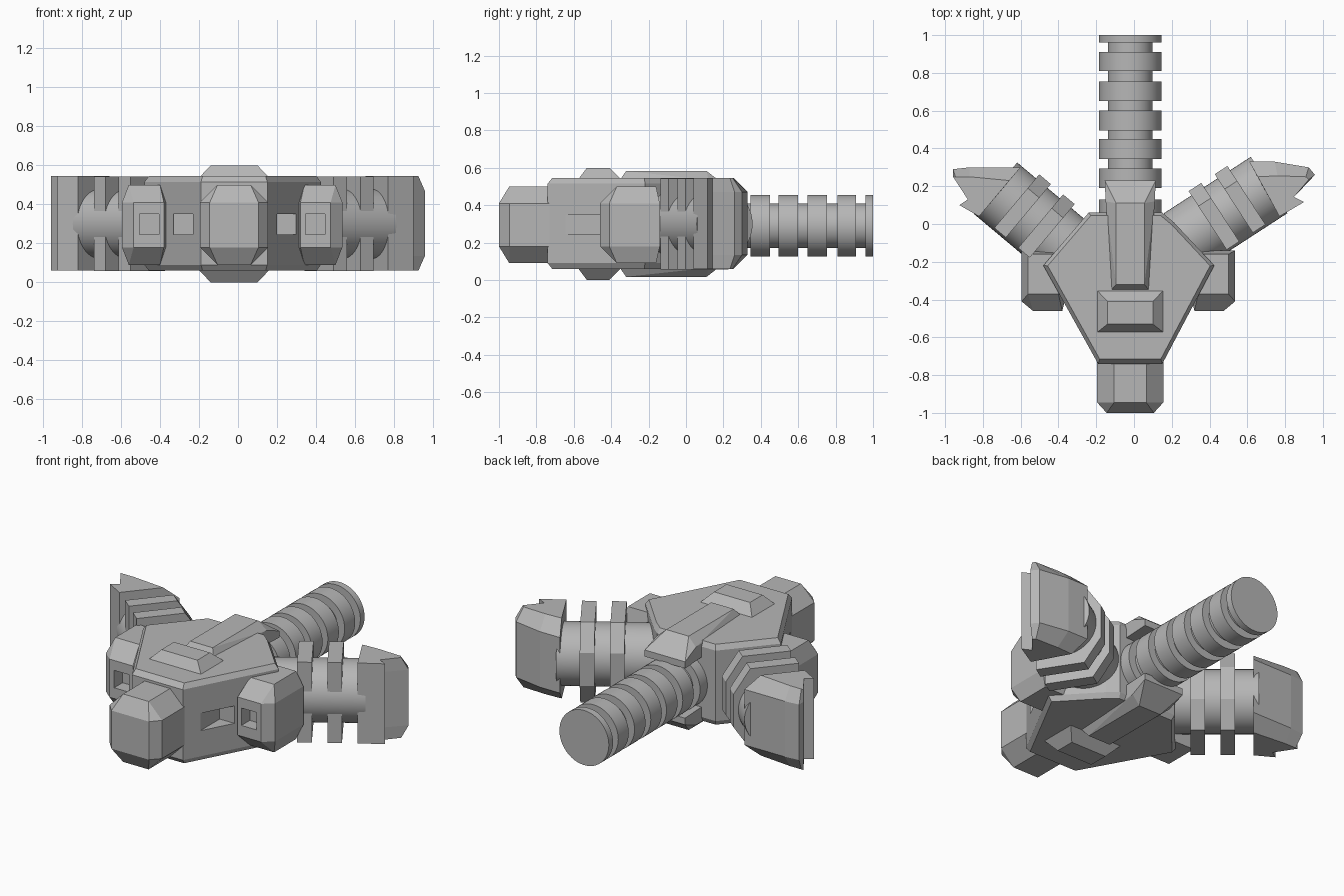
import bpy, bmesh, math
from mathutils import Vector

if "Cube" in bpy.data.objects:
    bpy.data.objects.remove(bpy.data.objects["Cube"])

MID = 0.30          # height of the mirror plane
CX = -0.02          # centre line of hub, nose and grip
grey = bpy.data.materials.new("mid grey")
grey.diffuse_color = (0.47, 0.47, 0.47, 1)
grey.use_nodes = True
grey.node_tree.nodes["Principled BSDF"].inputs["Base Color"].default_value = grey.diffuse_color


def finish(name, bm, smooth=False):
    bmesh.ops.recalc_face_normals(bm, faces=bm.faces[:])
    me = bpy.data.meshes.new(name)
    bm.to_mesh(me)
    bm.free()
    me.materials.append(grey)
    ob = bpy.data.objects.new(name, me)
    bpy.context.collection.objects.link(ob)
    if smooth:
        bpy.ops.object.select_all(action='DESELECT')
        ob.select_set(True)
        bpy.context.view_layer.objects.active = ob
        bpy.ops.object.shade_smooth_by_angle(angle=math.radians(30))
    return ob


def hull(name, pts):
    """Convex solid around a few corner points."""
    bm = bmesh.new()
    vs = [bm.verts.new(p) for p in pts]
    bmesh.ops.convex_hull(bm, input=vs)
    bmesh.ops.dissolve_limit(bm, angle_limit=0.02, verts=bm.verts[:], edges=bm.edges[:])
    return finish(name, bm)


def loft(name, rings, smooth=False):
    """Skin through equal-length rings, capped at both ends."""
    bm = bmesh.new()
    rows = [[bm.verts.new(p) for p in r] for r in rings]
    n = len(rows[0])
    for a, b in zip(rows, rows[1:]):
        for i in range(n):
            j = (i + 1) % n
            bm.faces.new((a[i], a[j], b[j], b[i]))
    bm.faces.new(rows[0])
    bm.faces.new(rows[-1])
    return finish(name, bm, smooth)


def box_pts(x0, x1, y0, y1, z0, z1):
    return [(x, y, z) for x in (x0, x1) for y in (y0, y1) for z in (z0, z1)]


def cut(target, name, bounds):
    cutter = hull(name, box_pts(*bounds))
    cutter.hide_render = True
    cutter.hide_viewport = True
    mod = target.modifiers.new(name, 'BOOLEAN')
    mod.operation = 'DIFFERENCE'
    mod.solver = 'EXACT'
    mod.object = cutter


def tube(name, profile, origin, axis, segs=48):
    """Lathe a (distance, radius) profile along a horizontal axis."""
    axis = Vector(axis).normalized()
    side = axis.cross(Vector((0, 0, 1)))
    rings = []
    for d, r in profile:
        c = Vector(origin) + axis * d
        rings.append([c + side * r * math.cos(t) + Vector((0, 0, r * math.sin(t)))
                      for t in (2 * math.pi * k / segs for k in range(segs))])
    return loft(name, rings, True)


# Hub body: wedge outline with a chamfered rim
outline = [(-0.19, -0.74), (0.15, -0.74), (0.425, -0.22), (0.21, 0.01), (0.15, 0.06),
           (-0.24, 0.06), (-0.48, -0.22)]


def hub_ring(z, k):
    return [(CX + (x - CX) * k, -0.25 + (y + 0.25) * k, z) for x, y in outline]


hub = loft("hub_body", [hub_ring(0.06, 0.95), hub_ring(0.09, 1), hub_ring(0.515, 1), hub_ring(0.545, 0.95)])
for side, x0 in (("left", -0.33), ("right", 0.20)):
    cut(hub, side + "_hub_slot_cutter", (x0, x0 + 0.10, -0.9, -0.46, 0.245, 0.35))

# Nose block at the front
pts = []
for sx in (-1, 1):
    for sz in (-1, 1):
        x, z = CX, 0.295
        pts += [(x + sx * 0.125, -1, z + sz * 0.115)]
        for y in (-0.945, -0.65):
            pts += [(x + sx * 0.175, y, z + sz * 0.115), (x + sx * 0.085, y, z + sz * 0.205)]
hull("nose_block", pts)

# Side prongs flanking the hub, each with a square socket
for side, s in (("left", -1), ("right", 1)):
    X = lambda d: -0.03 + s * d
    pts = []
    for sz in (-1, 1):
        z1, z2 = 0.295 + sz * 0.115, 0.295 + sz * 0.205
        pts += [(X(0.35), -0.46, z1), (X(0.505), -0.46, z1),
                (X(0.34), -0.42, z1), (X(0.565), -0.41, z1), (X(0.565), -0.14, z1),
                (X(0.37), -0.37, z2), (X(0.53), -0.37, z2), (X(0.53), -0.16, z2),
                (X(0.34), -0.14, z1), (X(0.37), -0.16, z2)]
    prong = hull(side + "_prong", pts)
    a, b = sorted((X(0.375), X(0.475)))
    cut(prong, side + "_prong_socket_cutter", (a, b, -0.6, -0.38, 0.245, 0.35))

# Badge plates and spine fins, above and below
for side, s in (("upper", 1), ("lower", -1)):
    Z = lambda d: MID + s * d
    hull(side + "_badge",
         box_pts(CX - 0.177, CX + 0.177, -0.575, -0.35, Z(0.22), Z(0.24))
         + [(CX + a, y, Z(0.30)) for a in (-0.12, 0.12) for y in (-0.53, -0.41)])
    pts = []
    for a in (-1, 1):
        pts += [(CX + a * 0.10, -0.35, Z(0.24)), (CX + a * 0.075, -0.32, Z(0.283)),
                (CX + a * 0.075, 0.11, Z(0.283)), (CX + a * 0.135, 0.23, Z(0.19)),
                (CX + a * 0.135, 0.23, Z(0.15)), (CX + a * 0.10, -0.35, Z(0.15)),
                (CX + a * 0.13, 0.12, Z(0.235))]
    hull(side + "_spine_fin", pts)

# Ribbed grip at the back
profile = [(-0.1, 0.118)]
for a, b in ((0.0, 0.13), (0.19, 0.295), (0.345, 0.45), (0.495, 0.60),
             (0.65, 0.755), (0.81, 0.91), (0.96, 1.0)):
    profile += [(a, 0.118), (a, 0.165), (b, 0.165), (b, 0.118)]
tube("ribbed_grip", profile[:-1], (CX, 0, 0.29), (0, 1, 0))

# Arms: round core, two collar slabs and a bladed head
arms = {
    "left": (-1, 40, (-0.71, 0.17),
             [(-0.60, 0.30), (-0.87, 0.30), (-0.958, 0.29), (-0.958, 0.25),
              (-0.88, 0.13), (-0.925, 0.10), (-0.82, 0.04)],
             [(-0.66, 0.23), (-0.87, 0.25), (-0.945, 0.25)]),
    "right": (1, 33, (0.69, 0.19),
              [(0.61, 0.33), (0.745, 0.33), (0.925, 0.30), (0.958, 0.26),
               (0.847, 0.143), (0.90, 0.116), (0.77, 0.04)],
              [(0.655, 0.25), (0.76, 0.255), (0.91, 0.25)]),
}
slab = [(-0.165, -0.2425), (0.11, -0.2425), (0.205, -0.10), (0.205, 0.10), (0.11, 0.2425), (-0.165, 0.2425)]
for side, (s, deg, head, edge, rim) in arms.items():
    c, n = math.cos(math.radians(deg)), math.sin(math.radians(deg))
    u, v = Vector((s * c, n, 0)), Vector((-s * n, c, 0))
    o = Vector((head[0], head[1], MID))
    tube(side + "_arm_core", [(-0.52, 0.178), (0.03, 0.178)], o, u)
    for k, at in enumerate((-0.305, -0.14)):
        loft(f"{side}_arm_collar_{k + 1}",
             [[o + u * (at + d) + v * p + Vector((0, 0, q)) for p, q in slab] for d in (-0.04, 0.04)])
    # head: rear edge slopes in at top and bottom
    inner = rim + [edge[3] if s < 0 else (0.925, 0.235)] + edge[4:]
    loft(side + "_arm_head", [[(x, y, z) for x, y in ring] for z, ring in
                              ((0.06, inner), (0.135, edge), (0.47, edge), (0.545, inner))])
